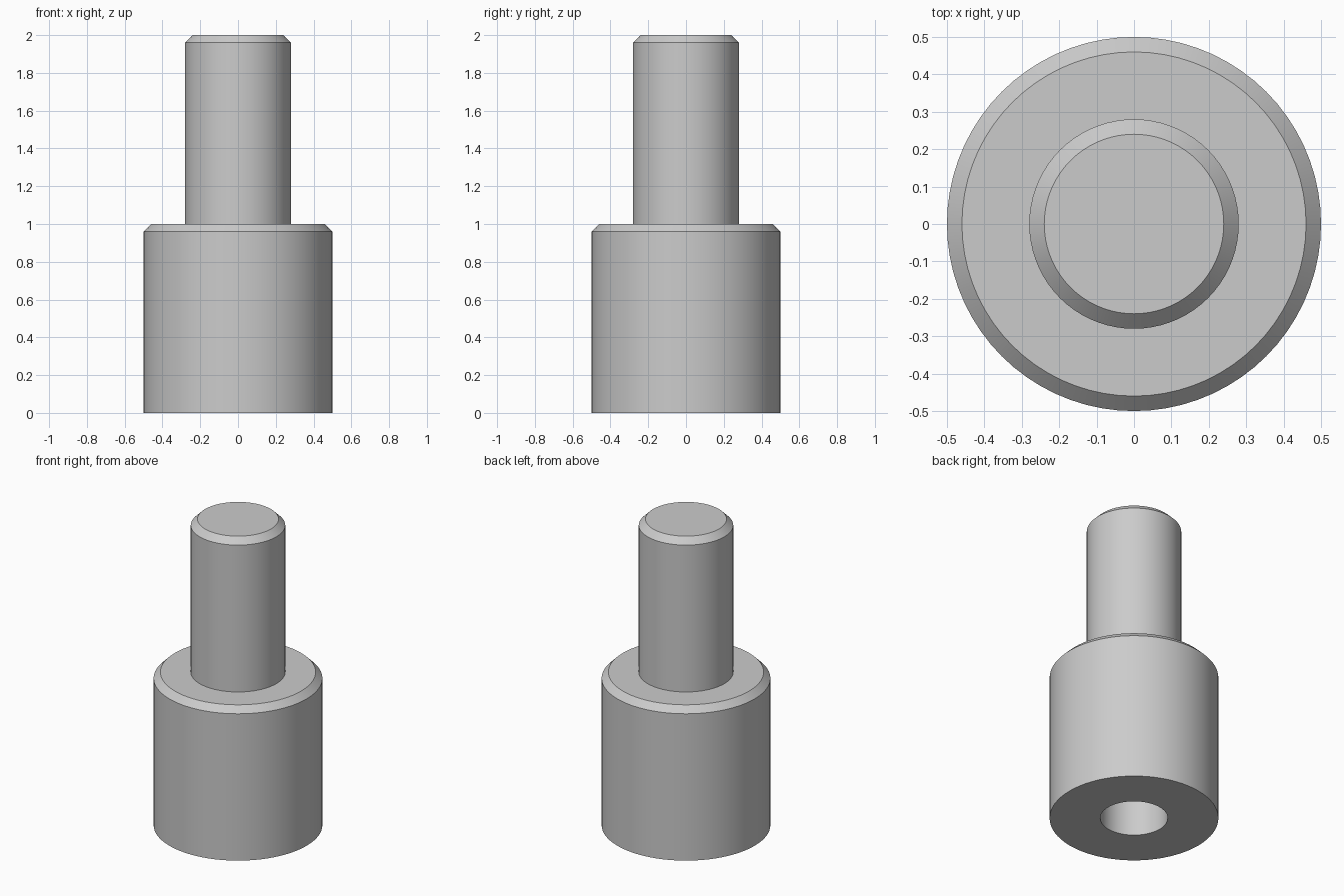
import bpy, bmesh, math

cube = bpy.data.objects.get("Cube")
if cube:
    bpy.data.objects.remove(cube, do_unlink=True)

SEGMENTS = 72
BODY_R, PIN_R, BORE_R = 0.5, 0.28, 0.2
BODY_H, TOP, BORE_DEPTH = 1.0, 2.0, 0.75
CHAMFER = 0.04

# Plain machined metal
steel = bpy.data.materials.new("grey steel")
steel.use_nodes = True
color = (0.6, 0.6, 0.6, 1)
steel.diffuse_color = color
steel.node_tree.nodes["Principled BSDF"].inputs["Base Color"].default_value = color


def lathe(name, profile):
    """Turn an (radius, height) profile around the z axis."""
    bm = bmesh.new()
    verts = [bm.verts.new((r, 0, z)) for r, z in profile]
    edges = [bm.edges.new(pair) for pair in zip(verts, verts[1:])]
    bmesh.ops.spin(bm, geom=verts + edges, cent=(0, 0, 0), axis=(0, 0, 1),
                   angle=math.tau, steps=SEGMENTS)
    bmesh.ops.remove_doubles(bm, verts=bm.verts, dist=1e-4)
    bmesh.ops.recalc_face_normals(bm, faces=bm.faces)
    mesh = bpy.data.meshes.new(name)
    bm.to_mesh(mesh)
    bm.free()
    mesh.materials.append(steel)
    obj = bpy.data.objects.new(name, mesh)
    bpy.context.collection.objects.link(obj)
    bpy.ops.object.select_all(action='DESELECT')
    obj.select_set(True)
    bpy.context.view_layer.objects.active = obj
    bpy.ops.object.shade_smooth_by_angle(angle=math.radians(30))
    return obj


# One turned piece: blind bore, body, shoulder and chamfered pin
lathe("stepped_pin", [
    (0, BORE_DEPTH),
    (BORE_R, BORE_DEPTH),
    (BORE_R, 0),
    (BODY_R, 0),
    (BODY_R, BODY_H - CHAMFER),
    (BODY_R - CHAMFER, BODY_H),
    (PIN_R, BODY_H),
    (PIN_R, TOP - CHAMFER),
    (PIN_R - CHAMFER, TOP),
    (0, TOP),
])
